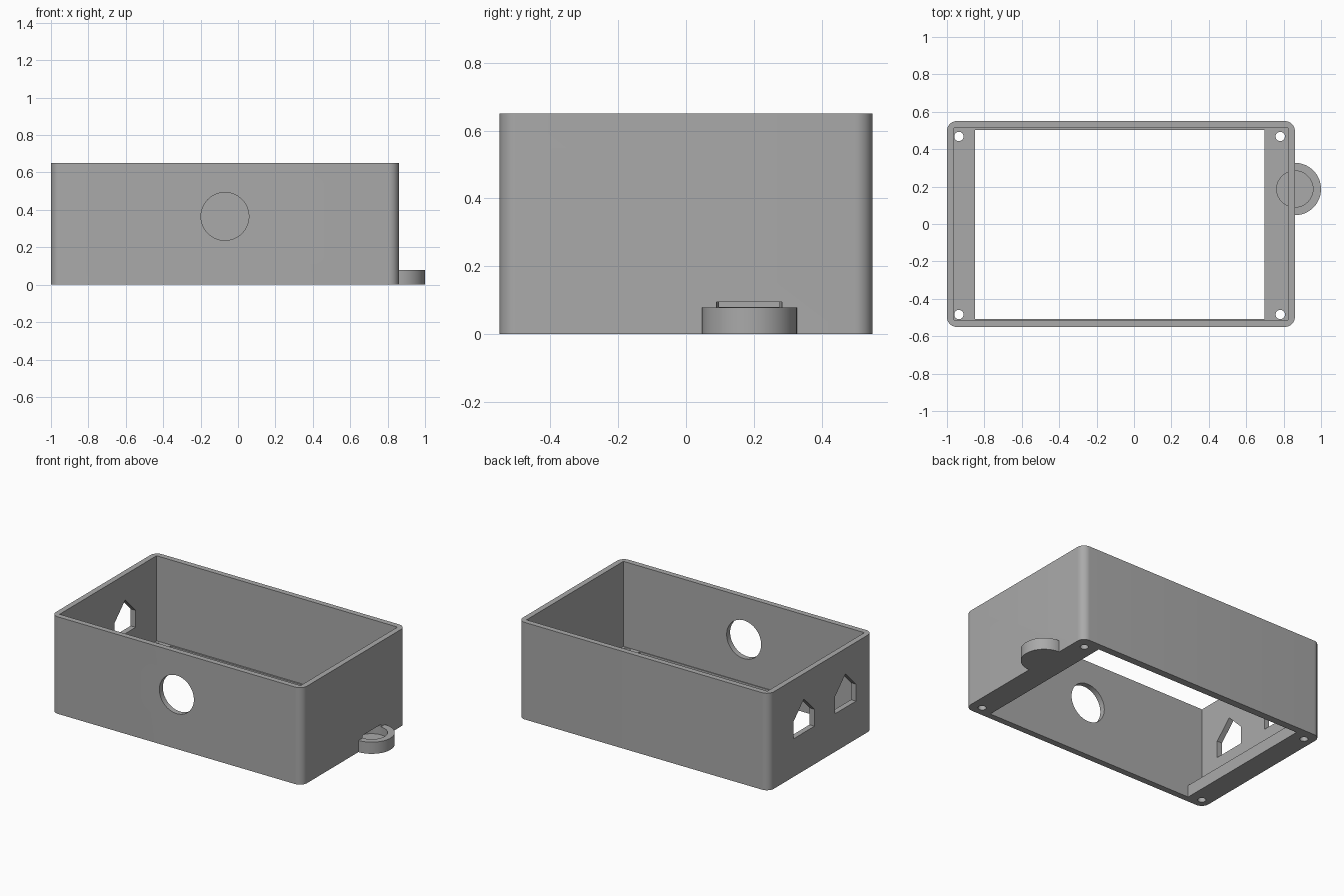
import bpy
import math
from mathutils import Matrix

cube = bpy.data.objects.get("Cube")
if cube:
    bpy.data.objects.remove(cube, do_unlink=True)

# One plain grey for the whole moulding
grey = bpy.data.materials.new("plain grey")
grey.use_nodes = True
COLOUR = (0.4, 0.4, 0.4, 1)
grey.diffuse_color = COLOUR
grey.node_tree.nodes["Principled BSDF"].inputs["Base Color"].default_value = COLOUR

HEIGHT, FLOOR, WALL = 0.65, 0.08, 0.037
LEFT, RIGHT, DEPTH = -1.0, 0.86, 0.55


def prism(name, outline, low, high, turn=None):
    """Extrude a 2D outline along z, then turn it if asked."""
    n = len(outline)
    verts = [(x, y, z) for z in (low, high) for x, y in outline]
    faces = [list(range(n))[::-1], list(range(n, 2 * n))]
    faces += [(i, (i + 1) % n, n + (i + 1) % n, n + i) for i in range(n)]
    mesh = bpy.data.meshes.new(name)
    mesh.from_pydata(verts, [], faces)
    if turn:
        mesh.transform(turn)
    mesh.materials.append(grey)
    obj = bpy.data.objects.new(name, mesh)
    bpy.context.collection.objects.link(obj)
    return obj


def arc(x, y, radius, start=0, sweep=360, steps=48):
    count = steps if sweep == 360 else steps + 1
    angles = [math.radians(start + sweep * i / steps) for i in range(count)]
    return [(x + radius * math.cos(a), y + radius * math.sin(a)) for a in angles]


def rect(x0, x1, y0, y1):
    return [(x0, y0), (x1, y0), (x1, y1), (x0, y1)]


def combine(target, tool, operation="DIFFERENCE"):
    """Apply a boolean and discard the tool."""
    tool.hide_render = True
    mod = target.modifiers.new("shape", "BOOLEAN")
    mod.operation, mod.solver, mod.object = operation, "EXACT", tool
    bpy.context.view_layer.objects.active = target
    bpy.ops.object.modifier_apply(modifier=mod.name)
    bpy.data.objects.remove(tool, do_unlink=True)


# Outer block with rounded upright corners
r = 0.052
corners = [(RIGHT - r, DEPTH - r), (LEFT + r, DEPTH - r),
           (LEFT + r, r - DEPTH), (RIGHT - r, r - DEPTH)]
outline = [p for i, (x, y) in enumerate(corners) for p in arc(x, y, r, 90 * i, 90, 10)]
box = prism("enclosure", outline, 0, HEIGHT)

# Round tab on the right side
TAB_Y = 0.187
combine(box, prism("tab", arc(RIGHT, TAB_Y, 0.14, steps=64), 0, 0.078), "UNION")

# Hollow interior and the open floor
inner_y = DEPTH - WALL
combine(box, prism("cavity", rect(LEFT + WALL, RIGHT - WALL, -inner_y, inner_y), FLOOR, 1))
combine(box, prism("floor_opening", rect(-0.85, 0.697, -0.508, 0.502), -0.1, 0.2))

# Round pocket in the tab, notching the wall
combine(box, prism("tab_pocket", arc(RIGHT, TAB_Y, 0.097, steps=64), 0.025, 0.095))

# Screw holes in the floor corners
for x in (-0.936, 0.782):
    for y in (-0.484, 0.468):
        combine(box, prism("screw_hole", arc(x, y, 0.025, steps=24), -0.1, 0.15))

# Cable hole in the front wall
upright = Matrix.Rotation(math.radians(90), 4, "X")
combine(box, prism("cable_hole", arc(-0.07, 0.365, 0.128, steps=64), 0.45, 0.65, upright))

# Gabled windows in the left wall; outline axes become y and z
sideways = Matrix(((0, 0, 1, 0), (1, 0, 0, 0), (0, 1, 0, 0), (0, 0, 0, 1)))
for y in (0.18, -0.26):
    gable = [(y - 0.112, 0.255), (y + 0.112, 0.255), (y + 0.112, 0.368),
             (y, 0.48), (y - 0.112, 0.368)]
    combine(box, prism("gabled_window", gable, -1.1, -0.9, sideways))

# Smooth the curved faces and keep edges sharp
bpy.ops.object.select_all(action="DESELECT")
box.select_set(True)
bpy.context.view_layer.objects.active = box
bpy.ops.object.shade_smooth_by_angle(angle=math.radians(30))
